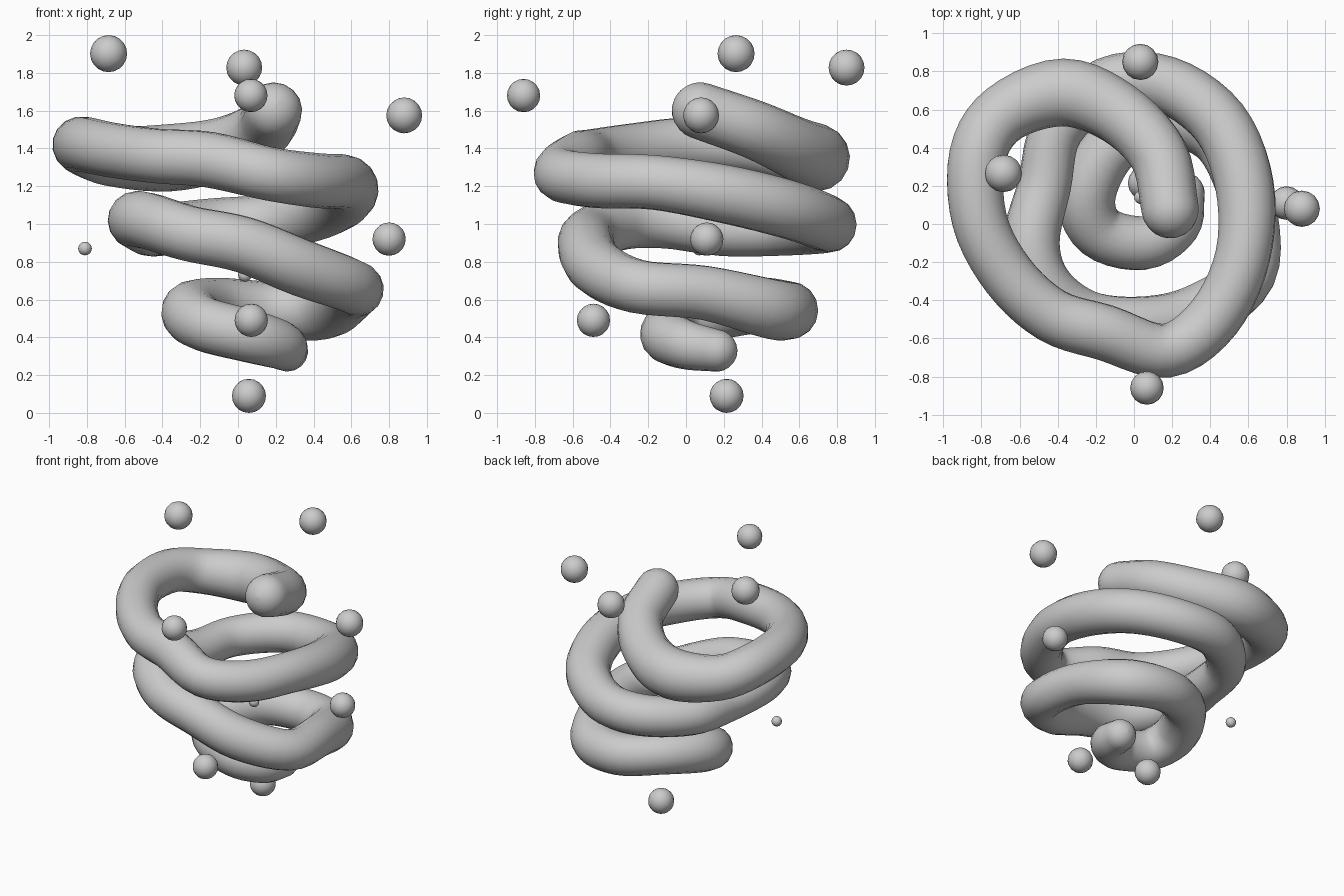
import bpy, math
from mathutils import Vector

# Coil centreline from top end to bottom end: x, y, z, radius
PATH = [
    (0.19, 0.075, 1.60, .150), (0.13, 0.36, 1.50, .155), (-0.08, 0.58, 1.40, .165),
    (-0.37, 0.69, 1.35, .178), (-0.68, 0.58, 1.36, .158), (-0.82, 0.36, 1.41, .152),
    (-0.81, 0.02, 1.42, .147), (-0.66, -0.27, 1.39, .145), (-0.43, -0.48, 1.36, .145),
    (-0.15, -0.57, 1.34, .148), (0.17, -0.665, 1.265, .142), (0.42, -0.49, 1.23, .145),
    (0.57, -0.17, 1.22, .145), (0.58, 0.20, 1.16, .155), (0.45, 0.53, 1.08, .155),
    (0.17, 0.73, 1.01, .150), (-0.14, 0.73, 0.99, .145), (-0.40, 0.50, 0.97, .138),
    (-0.47, 0.20, 0.97, .140), (-0.54, -0.10, 1.02, .150), (-0.47, -0.33, 1.015, .150),
    (-0.26, -0.49, 0.95, .148), (0.03, -0.53, 0.89, .150), (0.33, -0.47, 0.77, .152),
    (0.605, -0.26, 0.67, .143), (0.60, 0.10, 0.635, .145), (0.46, 0.45, 0.55, .160),
    (0.18, 0.55, 0.545, .150), (-0.10, 0.42, 0.57, .145), (-0.25, 0.16, 0.54, .155),
    (-0.18, -0.04, 0.47, .145), (0.05, -0.10, 0.41, .142), (0.22, 0.00, 0.36, .130),
    (0.26, 0.16, 0.33, .112),
]


def smooth_path(pts, steps):
    """Catmull-Rom samples through 4D points."""
    p = [Vector(q) for q in pts]
    p = [2 * p[0] - p[1]] + p + [2 * p[-1] - p[-2]]
    out = []
    for i in range(1, len(p) - 2):
        a, b, c, d = p[i - 1:i + 3]
        for k in range(steps):
            t = k / steps
            out.append(.5 * (2 * b + (c - a) * t + (2 * a - 5 * b + 4 * c - d) * t * t
                             + (3 * b - a - 3 * c + d) * t ** 3))
    return out + [p[-2]]


def round_cap(end, inner):
    """Points continuing past an end with a hemispherical radius."""
    direction = (end.xyz - inner.xyz).normalized()
    cap = []
    for k in range(1, 7):
        a = math.radians(15 * k)
        pos = end.xyz + direction * end.w * math.sin(a)
        cap.append(Vector((*pos, max(end.w * math.cos(a), .002))))
    return cap


# Coiled tube with rounded ends
body = smooth_path(PATH, 5)
points = round_cap(body[0], body[1])[::-1] + body + round_cap(body[-1], body[-2])
curve = bpy.data.curves.new("coil", 'CURVE')
curve.dimensions = '3D'
curve.bevel_depth = 1
curve.bevel_resolution = 6
curve.use_fill_caps = True
spline = curve.splines.new('POLY')
spline.points.add(len(points) - 1)
for sp, q in zip(spline.points, points):
    sp.co = (*q.xyz, 1)
    sp.radius = q.w
spline.use_smooth = True
coil = bpy.data.objects.new("coil", curve)
bpy.context.collection.objects.link(coil)
bpy.context.view_layer.objects.active = coil
coil.select_set(True)
bpy.ops.object.convert(target='MESH')
bpy.ops.object.shade_smooth()

# Floating balls around the coil: x, y, z, radius
BALLS = [
    (-0.685, 0.265, 1.902, .098), (0.033, 0.85, 1.828, .095), (0.068, -0.86, 1.68, .088),
    (0.88, 0.08, 1.575, .095), (0.80, 0.11, 0.92, .088), (-0.81, 0.07, 0.87, .036),
    (0.037, 0.14, 0.73, .036), (0.07, -0.49, 0.49, .088), (0.058, 0.215, 0.09, .09),
]
for i, (x, y, z, r) in enumerate(BALLS):
    bpy.ops.mesh.primitive_uv_sphere_add(segments=16, ring_count=10, radius=r, location=(x, y, z))
    bpy.context.object.name = f"floating_ball_{i + 1}"
    bpy.ops.object.shade_smooth()
